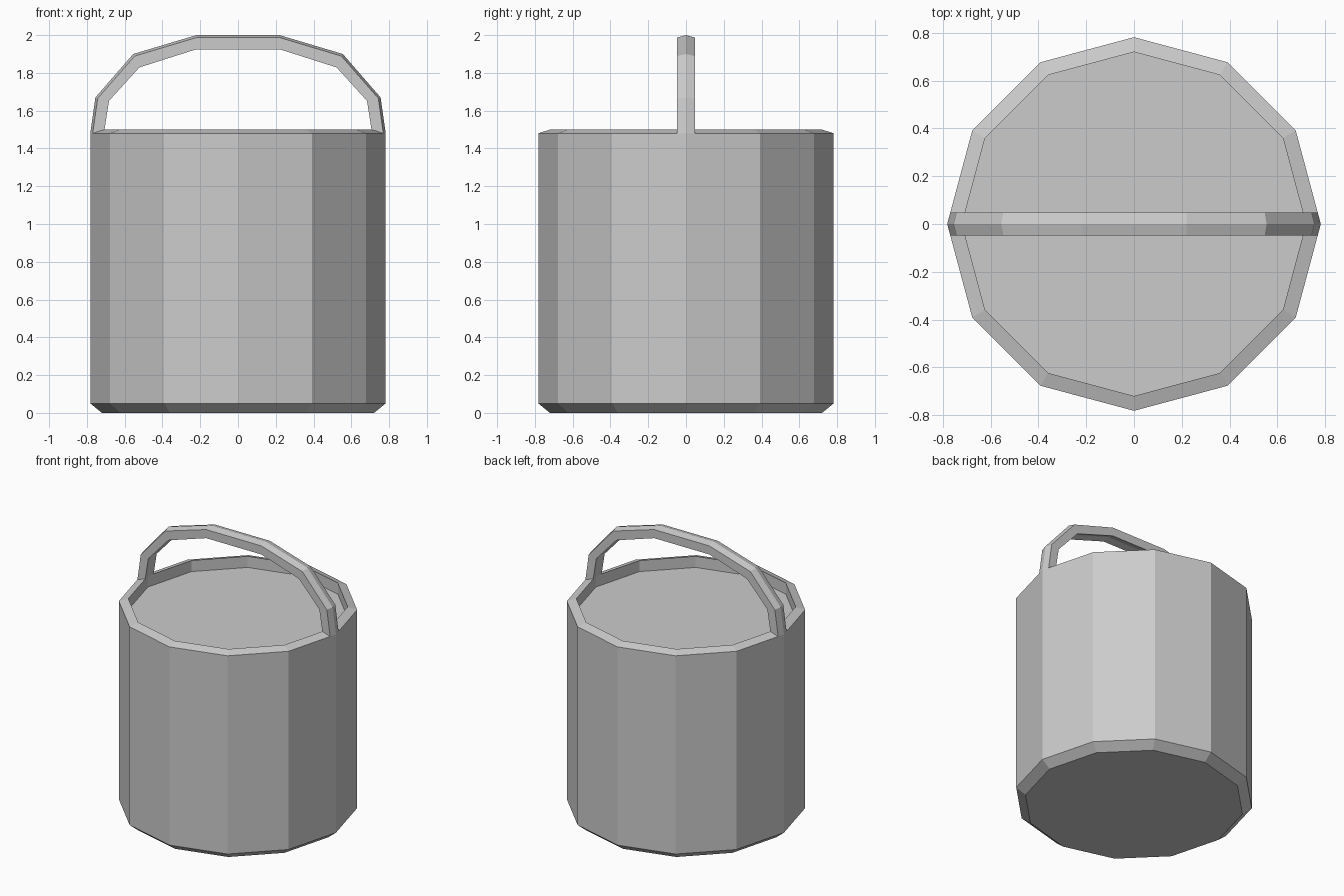
import bpy, bmesh
from math import sin, cos, pi

if "Cube" in bpy.data.objects:
    bpy.data.objects.remove(bpy.data.objects["Cube"])


def loft(name, rings, closed_ends=True):
    """Bridge a list of equal-sized point rings into a solid."""
    bm = bmesh.new()
    loops = [[bm.verts.new(p) for p in ring] for ring in rings]
    n = len(loops[0])
    for a, b in zip(loops, loops[1:]):
        for i in range(n):
            j = (i + 1) % n
            bm.faces.new((a[i], a[j], b[j], b[i]))
    if closed_ends:
        bm.faces.new(loops[0][::-1])
        bm.faces.new(loops[-1])
    bmesh.ops.recalc_face_normals(bm, faces=bm.faces[:])
    mesh = bpy.data.meshes.new(name)
    bm.to_mesh(mesh)
    bm.free()
    obj = bpy.data.objects.new(name, mesh)
    bpy.context.collection.objects.link(obj)
    return obj


# Twelve-sided body: bevelled base, sloped rim, recessed fill surface
SIDES = 12
profile = [(0.72, 0.0), (0.782, 0.05), (0.782, 1.48), (0.72, 1.5), (0.72, 1.42)]
loft("bucket_body", [[(r * cos(2 * pi * i / SIDES), r * sin(2 * pi * i / SIDES), z)
                      for i in range(SIDES)] for r, z in profile])

# Arched handle: outer and inner path points for one half, then mirrored
half = [((0.782, 1.48), (0.72, 1.498)),
        ((0.755, 1.67), (0.695, 1.657)),
        ((0.555, 1.90), (0.53, 1.84)),
        ((0.22, 2.0), (0.22, 1.938))]
W = 0.048
RIDGE = [(0.013, 0.0), (0.012, 0.005), (0.008, 0.011), (0.0, 0.013)]


def section(outer, inner, ridge, s):
    (ox, oz), (ix, iz), (dx, dz) = outer, inner, ridge
    return [(s * ox, 0, oz), (s * (ox - dx), W, oz - dz),
            (s * (ix - dx), W, iz - dz), (s * ix, 0, iz),
            (s * (ix - dx), -W, iz - dz), (s * (ox - dx), -W, oz - dz)]


right = [section(o, i, r, 1) for (o, i), r in zip(half, RIDGE)]
left = [section(o, i, r, -1) for (o, i), r in zip(half, RIDGE)]
loft("handle", right + left[::-1])
